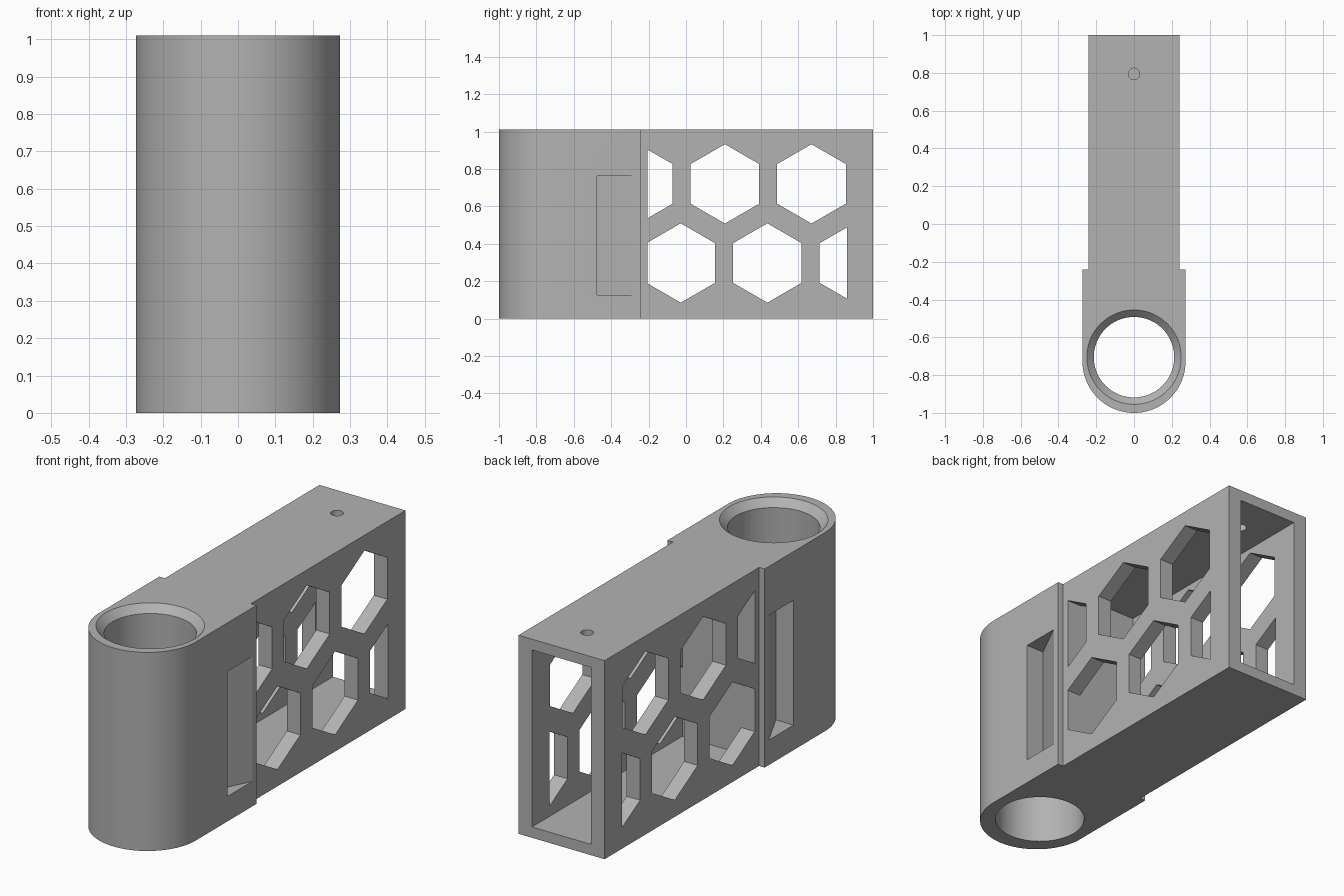
import bpy, bmesh
from math import sin, cos, pi, radians
from mathutils import Matrix, Vector

if "Cube" in bpy.data.objects:
    bpy.data.objects.remove(bpy.data.objects["Cube"])

HEIGHT = 1.01
HEAD_R, HEAD_Y = 0.273, -0.727      # rounded head
ARM_W, STEP_Y = 0.242, -0.242       # hollow arm
BORE_R, BORE_Y = 0.213, -0.705
CAV_Y = -0.207                      # closed end of the cavity

grey = bpy.data.materials.new("plain grey")
grey.use_nodes = True
grey.diffuse_color = (0.45, 0.45, 0.45, 1)
grey.node_tree.nodes["Principled BSDF"].inputs["Base Color"].default_value = grey.diffuse_color


def make(name, bm):
    bmesh.ops.recalc_face_normals(bm, faces=bm.faces[:])
    mesh = bpy.data.meshes.new(name)
    bm.to_mesh(mesh)
    bm.free()
    mesh.materials.append(grey)
    obj = bpy.data.objects.new(name, mesh)
    bpy.context.collection.objects.link(obj)
    return obj


def extrude(bm, points, depth):
    """Extrude a closed loop of 3D points along a vector."""
    face = bm.faces.new([bm.verts.new(p) for p in points])
    ext = bmesh.ops.extrude_face_region(bm, geom=[face])["geom"]
    bmesh.ops.translate(bm, vec=Vector(depth),
                        verts=[v for v in ext if isinstance(v, bmesh.types.BMVert)])


def box(name, lo, hi):
    bm = bmesh.new()
    bmesh.ops.create_cube(bm, size=1)
    for v in bm.verts:
        v.co = [h if c > 0 else l for c, l, h in zip(v.co, lo, hi)]
    return make(name, bm)


def cylinder(name, r1, r2, depth, centre, turn=0, sides=72):
    bm = bmesh.new()
    bmesh.ops.create_cone(bm, cap_ends=True, segments=sides, radius1=r1, radius2=r2, depth=depth,
                          matrix=Matrix.Translation(centre) @ Matrix.Rotation(turn, 4, "X"))
    return make(name, bm)


def boolean(target, tool, operation="DIFFERENCE"):
    tool.hide_render = True
    mod = target.modifiers.new("cut", "BOOLEAN")
    mod.operation, mod.solver, mod.object = operation, "EXACT", tool
    bpy.context.view_layer.objects.active = target
    bpy.ops.object.modifier_apply(modifier=mod.name)
    bpy.data.objects.remove(tool)


# Body: plan outline of round head, shoulders and arm, raised to full height
outline = [(HEAD_R * cos(a), HEAD_Y + HEAD_R * sin(a))
           for a in (pi + pi * i / 48 for i in range(49))]
outline += [(HEAD_R, STEP_Y), (ARM_W, STEP_Y), (ARM_W, 1),
            (-ARM_W, 1), (-ARM_W, STEP_Y), (-HEAD_R, STEP_Y)]
bm = bmesh.new()
extrude(bm, [(x, y, 0) for x, y in outline], (0, 0, HEIGHT))
body = make("tube_holder_body", bm)

# Cavity in the arm, open at the back
boolean(body, box("cavity_cutter", (-0.166, CAV_Y, 0.055), (0.166, 1.2, 0.955)))

# Honeycomb windows through both side walls, trimmed at the ends
bm = bmesh.new()
for z, first in ((0.72, -0.255), (0.297, -0.028)):
    for i in range(3):
        y = first + 0.463 * i
        extrude(bm, [(-0.4, y + 0.212 * sin(k * pi / 3), z + 0.212 * cos(k * pi / 3))
                     for k in range(6)], (0.8, 0, 0))
windows = make("window_cutter", bm)
boolean(windows, box("window_limit", (-0.5, CAV_Y, 0), (0.5, 0.86, HEIGHT)), "INTERSECT")
boolean(body, windows)

# Upright bore with a countersunk top rim
boolean(body, cylinder("bore_cutter", BORE_R, BORE_R, 1.4, (0, BORE_Y, 0.5)))
boolean(body, cylinder("rim_cutter", BORE_R - 0.01, BORE_R + 0.057, 0.067,
                       (0, BORE_Y, HEIGHT - 0.0135)))

# Ramped grip pockets on both sides of the head
for s in (1, -1):
    bm = bmesh.new()
    extrude(bm, [(s * 0.173, -0.475, 0.127), (s * 0.323, -0.175, 0.127),
                 (s * 0.323, -0.475, 0.127)], (0, 0, 0.635))
    boolean(body, make("pocket_cutter", bm))

# Small screw holes: front of the head and top of the arm
boolean(body, cylinder("front_hole_cutter", 0.03, 0.03, 0.3, (0, -1, 0.79), pi / 2, 32))
boolean(body, cylinder("top_hole_cutter", 0.03, 0.03, 0.2, (0, 0.795, HEIGHT), 0, 32))

# Smooth the round walls, keep edges crisp
bpy.ops.object.select_all(action="DESELECT")
body.select_set(True)
bpy.context.view_layer.objects.active = body
bpy.ops.object.shade_smooth_by_angle(angle=radians(20))
